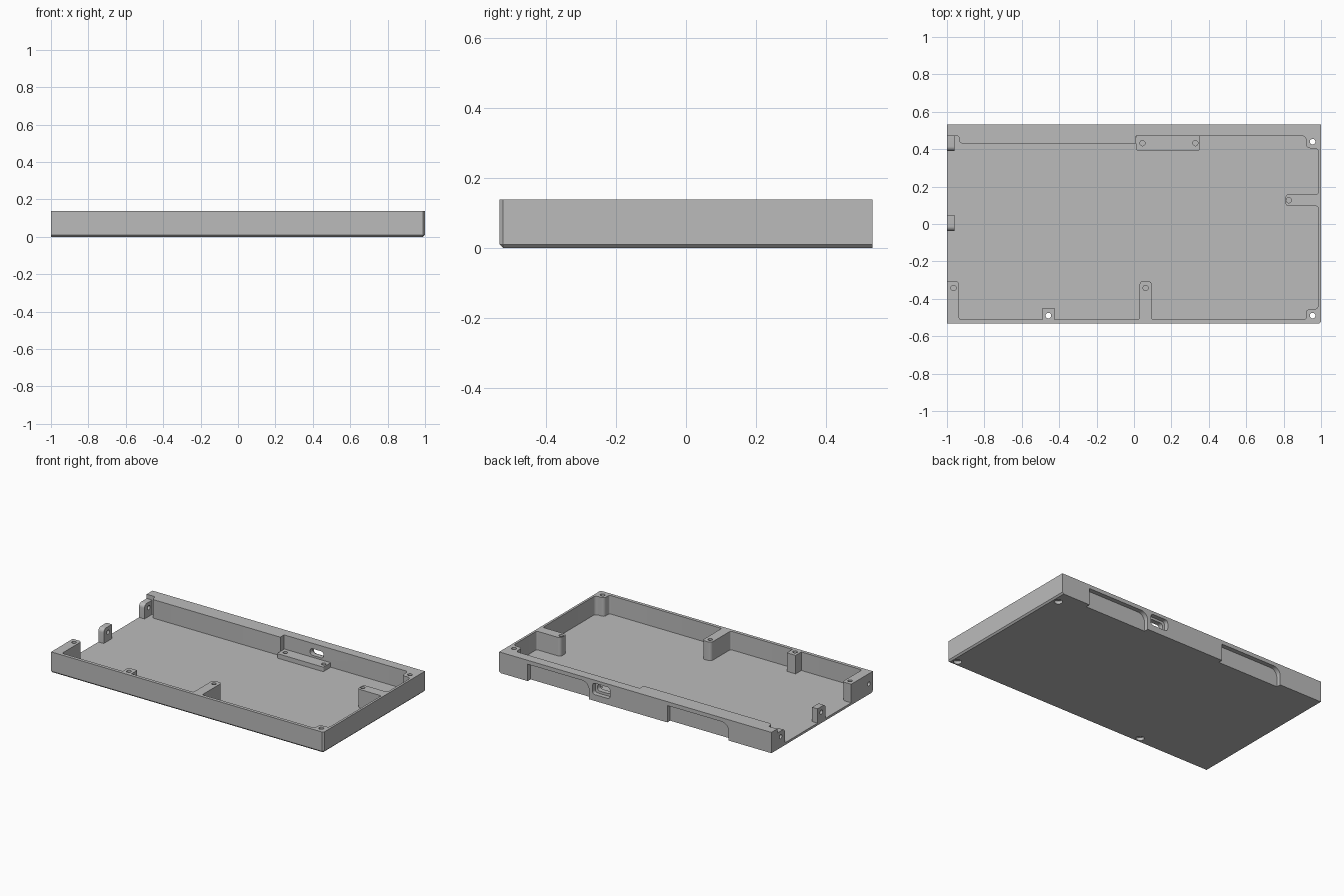
import bpy, bmesh, math
from mathutils import Vector

if "Cube" in bpy.data.objects:
    bpy.data.objects.remove(bpy.data.objects["Cube"], do_unlink=True)

grey = bpy.data.materials.new("mid_grey")
grey.use_nodes = True
colour = (0.5, 0.5, 0.5, 1)
grey.diffuse_color = colour
grey.node_tree.nodes["Principled BSDF"].inputs["Base Color"].default_value = colour

HEIGHT, FLOOR = 0.138, 0.015
HALF_Y = 0.532
ABOVE = HEIGHT + 0.1
AXES = {
    "x": lambda u, v, w: (w, u, v),
    "y": lambda u, v, w: (u, w, v),
    "z": lambda u, v, w: (u, v, w),
}


def fillet(points, steps=6):
    """Round the right-angled corners of (u, v, radius) points."""
    out = []
    for i, (u, v, r) in enumerate(points):
        p = Vector((u, v))
        if r == 0:
            out.append(p)
            continue
        a = (Vector(points[i - 1][:2]) - p).normalized()
        b = (Vector(points[(i + 1) % len(points)][:2]) - p).normalized()
        centre = p + r * (a + b)
        for k in range(steps + 1):
            t = math.pi / 2 * k / steps
            out.append(centre - r * (b * math.cos(t) + a * math.sin(t)))
    return out


def make_object(name, bm):
    bmesh.ops.recalc_face_normals(bm, faces=bm.faces)
    mesh = bpy.data.meshes.new(name)
    bm.to_mesh(mesh)
    bm.free()
    mesh.materials.append(grey)
    obj = bpy.data.objects.new(name, mesh)
    bpy.context.collection.objects.link(obj)
    return obj


def prism(name, axis, outline, lo, hi):
    bm = bmesh.new()
    place = AXES[axis]
    low = [bm.verts.new(place(u, v, lo)) for u, v in outline]
    high = [bm.verts.new(place(u, v, hi)) for u, v in outline]
    bm.faces.new(low)
    bm.faces.new(high)
    n = len(low)
    for i in range(n):
        j = (i + 1) % n
        bm.faces.new((low[i], low[j], high[j], high[i]))
    return make_object(name, bm)


def rectangle(u0, u1, v0, v1, r=0):
    return fillet([(u0, v0, r), (u1, v0, r), (u1, v1, r), (u0, v1, r)])


def bore(axis, u, v, radius, lo, hi, sides=24):
    ring = [(u + radius * math.cos(math.tau * k / sides),
             v + radius * math.sin(math.tau * k / sides)) for k in range(sides)]
    return prism("bore_cutter", axis, ring, lo, hi)


def cut(target, cutter):
    cutter.hide_render = True
    mod = target.modifiers.new("cut", "BOOLEAN")
    mod.operation = "DIFFERENCE"
    mod.solver = "EXACT"
    mod.object = cutter
    bpy.context.view_layer.objects.active = target
    bpy.ops.object.modifier_apply(modifier=mod.name)
    bpy.data.objects.remove(cutter, do_unlink=True)


def finish(obj):
    bpy.ops.object.select_all(action="DESELECT")
    obj.select_set(True)
    bpy.context.view_layer.objects.active = obj
    bpy.ops.object.shade_smooth_by_angle(angle=math.radians(30))


# Solid block, chamfered where its front, closed end and underside meet
tray = prism("tray", "z", rectangle(-1, 1, -HALF_Y, HALF_Y), 0, HEIGHT)
bm = bmesh.new()
bm.from_mesh(tray.data)
edges = []
for e in bm.edges:
    mid = (e.verts[0].co + e.verts[1].co) / 2
    if (mid.x > 0.99) + (mid.y < -0.53) + (mid.z < 0.001) == 2:
        edges.append(e)
bmesh.ops.bevel(bm, geom=edges, offset=0.01, segments=1, affect="EDGES")
bm.to_mesh(tray.data)
bm.free()

# Cavity outline, leaving walls, corner bosses and screw posts standing
S, M = 0.01, 0.02
front, end, back = -0.51, 0.985, 0.47
cavity = [
    (-1.1, -0.305, 0), (-0.935, -0.305, M), (-0.935, front, S),
    (-0.49, front, 0), (-0.49, -0.45, 0), (-0.425, -0.45, 0), (-0.425, front, 0),
    (0.03, front, S), (0.03, -0.305, M), (0.095, -0.305, M), (0.095, front, S),
    (0.92, front, S), (0.92, -0.455, M), (end, -0.455, M),
    (end, 0.095, S), (0.81, 0.095, M), (0.81, 0.16, M), (end, 0.16, S),
    (end, 0.405, M), (0.92, 0.405, M), (0.92, back, M),
    (0.01, back, 0), (0.01, 0.43, 0), (-0.935, 0.43, M), (-0.935, back, S),
    (-1.1, back, 0),
]
cut(tray, prism("cavity_cutter", "z", fillet(cavity), FLOOR, ABOVE))

# Two recesses in the back wall, open at the bottom
for x in (0.34, -0.685):
    shape = [(x, -0.1, 0), (x + 0.45, -0.1, 0), (x + 0.45, 0.112, 0), (x, 0.112, 0.05)]
    cut(tray, prism("recess_cutter", "y", fillet(shape), HALF_Y - 0.03, 1))

# Connector port: wide outer pocket with a smaller slot through the wall
cut(tray, prism("port_cutter", "y", rectangle(0.185, 0.315, 0.042, 0.117, M), HALF_Y - 0.03, 1))
cut(tray, prism("slot_cutter", "y", rectangle(0.2, 0.3, 0.058, 0.102, M), 0.45, 1))

# Through holes with a wider mouth underneath
for x, y in ((0.955, 0.44), (0.955, -0.49), (-0.458, -0.49)):
    cut(tray, bore("z", x, y, 0.015, -0.1, ABOVE))
    cut(tray, bore("z", x, y, 0.025, -0.1, M))

# Blind screw holes in the posts
for x, y in ((-0.965, -0.342), (0.062, -0.342), (0.828, 0.127)):
    cut(tray, bore("z", x, y, 0.014, 0.06, ABOVE))
cut(tray, bore("x", -0.49, 0.07, 0.014, -1.1, -0.95))
finish(tray)

# Low mounting rail below the port
rail = prism("mounting_rail", "z", rectangle(0.012, 0.352, 0.392, 0.475, S), FLOOR - 0.004, 0.045)
for x in (0.045, 0.328):
    cut(rail, bore("z", x, 0.432, 0.014, M, ABOVE))
finish(rail)

# Upright tabs on the open end
for name, y in (("middle_tab", -0.037), ("back_tab", 0.39)):
    top = 0.11
    shape = [(y, FLOOR - 0.004, 0), (y + 0.085, FLOOR - 0.004, 0), (y + 0.085, top, 0), (y, top, 0.025)]
    tab = prism(name, "x", fillet(shape), -1, -0.96)
    cut(tab, bore("x", y + 0.045, 0.073, 0.014, -1.1, -0.9))
    finish(tab)
